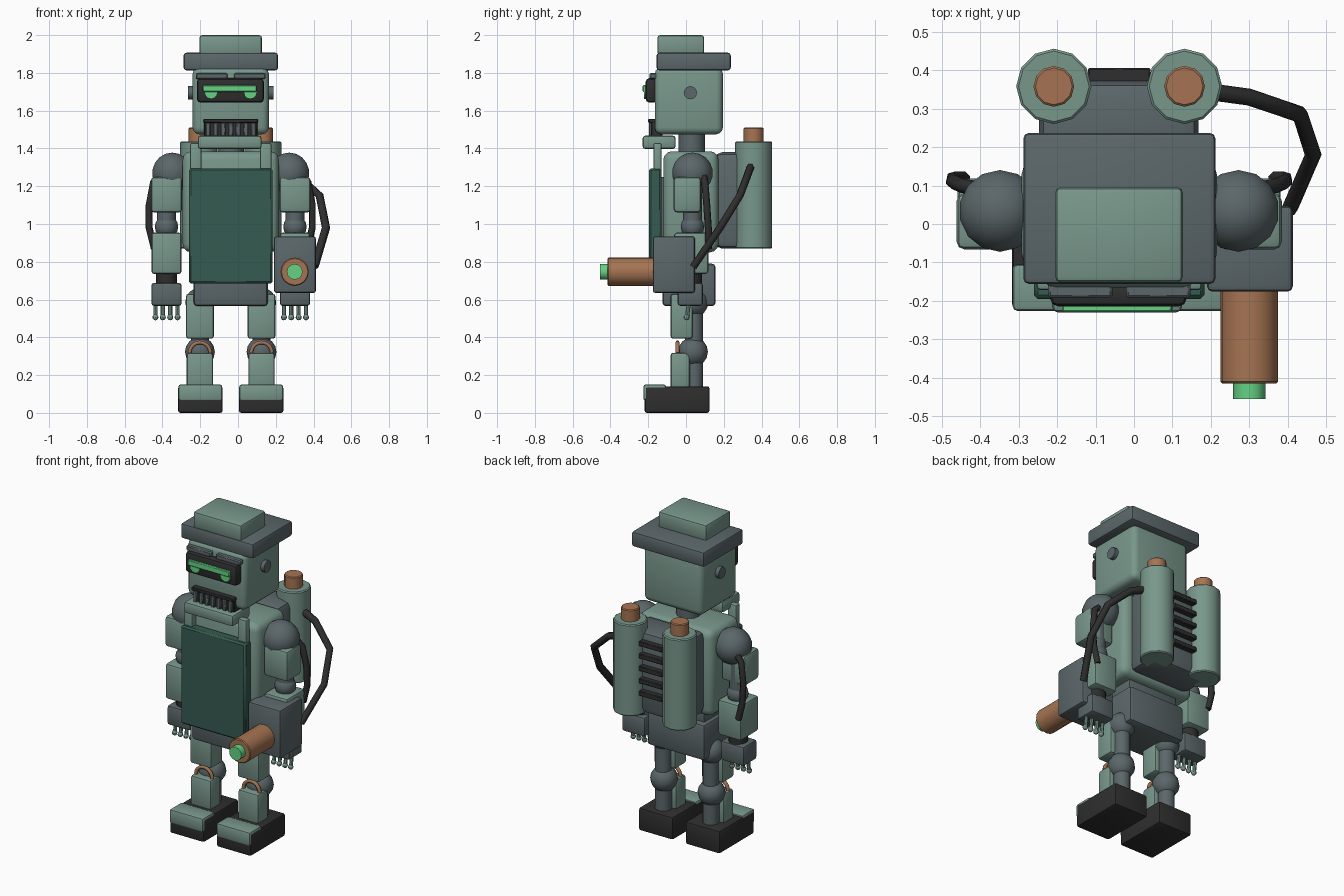
import bpy, bmesh, math
from mathutils import Matrix, Vector

if "Cube" in bpy.data.objects:
    bpy.data.objects.remove(bpy.data.objects["Cube"])

CX = -0.0385  # symmetry plane of the body


def material(name, rgb):
    m = bpy.data.materials.new(name)
    m.diffuse_color = (*rgb, 1)
    m.use_nodes = True
    m.node_tree.nodes["Principled BSDF"].inputs["Base Color"].default_value = m.diffuse_color
    return m


TEAL = material("light_teal", (0.19, 0.31, 0.26))
SLATE = material("slate_grey", (0.105, 0.135, 0.145))
BLACK = material("soft_black", (0.028, 0.028, 0.028))
COPPER = material("copper", (0.38, 0.175, 0.085))
GREEN = material("glow_green", (0.13, 0.64, 0.23))
PANEL = material("dark_teal", (0.036, 0.105, 0.08))


def finish(name, bm, mat):
    me = bpy.data.meshes.new(name)
    bm.to_mesh(me)
    bm.free()
    ob = bpy.data.objects.new(name, me)
    me.materials.append(mat)
    bpy.context.collection.objects.link(ob)
    return ob


def box(name, mat, x, y, z, bevel=0.012, seg=2):
    bm = bmesh.new()
    size = Vector((x[1] - x[0], y[1] - y[0], z[1] - z[0]))
    mid = Vector((x[0] + x[1], y[0] + y[1], z[0] + z[1])) / 2
    bmesh.ops.create_cube(bm, size=1, matrix=Matrix.Translation(mid) @ Matrix.Diagonal((*size, 1)))
    if bevel:
        bmesh.ops.bevel(bm, geom=bm.edges[:], offset=bevel, segments=seg, profile=0.5, affect='EDGES')
    return finish(name, bm, mat)


def cyl(name, mat, a, b, r, sides=12, bevel=0.0):
    a, b = Vector(a), Vector(b)
    d = b - a
    rot = d.to_track_quat('Z', 'Y').to_matrix().to_4x4()
    bm = bmesh.new()
    bmesh.ops.create_cone(bm, cap_ends=True, segments=sides, radius1=r, radius2=r, depth=d.length,
                          matrix=Matrix.Translation((a + b) / 2) @ rot)
    if bevel:
        rim = [e for f in bm.faces if len(f.verts) > 4 for e in f.edges]
        bmesh.ops.bevel(bm, geom=rim, offset=bevel, segments=1, affect='EDGES')
    return finish(name, bm, mat)


def ball(name, mat, c, r, seg=12):
    bm = bmesh.new()
    bmesh.ops.create_uvsphere(bm, u_segments=seg, v_segments=max(6, seg * 2 // 3), radius=r,
                              matrix=Matrix.Translation(c))
    return finish(name, bm, mat)


def hose(name, mat, pts, r):
    cu = bpy.data.curves.new(name, 'CURVE')
    cu.dimensions = '3D'
    cu.bevel_depth, cu.bevel_resolution, cu.use_fill_caps = r, 1, True
    sp = cu.splines.new('POLY')
    sp.points.add(len(pts) - 1)
    for p, co in zip(sp.points, pts):
        p.co = (*co, 1)
    cu.materials.append(mat)
    bpy.context.collection.objects.link(bpy.data.objects.new(name, cu))


# Hat and head
box("hat_crown", TEAL, (-0.205, 0.127), (-0.152, 0.096), (1.895, 2.0), 0.015)
box("hat_brim", SLATE, (-0.288, 0.212), (-0.156, 0.237), (1.813, 1.907), 0.015)
box("head", TEAL, (-0.24, 0.163), (-0.165, 0.195), (1.475, 1.83), 0.035, 3)
cyl("ear_bolts", SLATE, (-0.264, 0.023, 1.695), (0.187, 0.023, 1.695), 0.035)
cyl("neck", SLATE, (CX, 0.03, 1.35), (CX, 0.03, 1.485), 0.07)

# Visor with glowing strip and eyes
box("visor", BLACK, (-0.218, 0.137), (-0.214, -0.15), (1.643, 1.772), 0.02)
box("visor_strip", GREEN, (-0.187, 0.098), (-0.229, -0.205), (1.70, 1.735), 0.004, 1)
for s in (-1, 1):
    ex = CX + s * 0.104
    cyl("eye", GREEN, (ex, -0.222, 1.697), (ex, -0.2, 1.697), 0.035)
    bx = sorted((CX + s * 0.018, CX + s * 0.185))
    box("brow_plate", SLATE, bx, (-0.192, -0.15), (1.768, 1.8), 0.006, 1)

# Mouth grille, jaw and jaw struts
box("mouth", BLACK, (-0.18, 0.103), (-0.185, -0.125), (1.46, 1.556), 0.006, 1)
box("mouth_lip", BLACK, (-0.182, 0.105), (-0.2, -0.15), (1.535, 1.556), 0.004, 1)
for i in range(7):
    tx = CX + (i - 3) * 0.04
    box("tooth", SLATE, (tx - 0.012, tx + 0.012), (-0.197, -0.17), (1.46, 1.535), 0.004, 1)
box("jaw", TEAL, (-0.213, 0.125), (-0.23, -0.055), (1.397, 1.468), 0.015)
for s in (-1, 1):
    jx = CX + s * 0.185
    box("jaw_strut", TEAL, (jx - 0.03, jx + 0.03), (-0.172, -0.13), (1.2, 1.43), 0.01)

# Torso, chest panel and pelvis
box("torso", TEAL, (-0.293, 0.216), (-0.12, 0.172), (0.85, 1.385), 0.045, 3)
box("chest_mount", SLATE, (-0.21, 0.133), (-0.14, -0.1), (0.75, 1.25), 0)
box("chest_panel", PANEL, (-0.26, 0.183), (-0.195, -0.13), (0.685, 1.295), 0.01, 1)
box("pelvis", SLATE, (-0.235, 0.158), (-0.125, 0.157), (0.565, 0.79), 0.02)
box("waist", SLATE, (-0.21, 0.133), (-0.09, 0.12), (0.76, 0.88), 0.01)

# Backpack with vents and tanks
box("backpack", SLATE, (-0.247, 0.168), (0.15, 0.372), (0.87, 1.38), 0.04, 2)
for i in range(5):
    z = 1.32 - i * 0.077
    box("vent_slat", BLACK, (-0.12, 0.043), (0.36, 0.406), (z - 0.015, z + 0.015), 0.004, 1)
for s in (-1, 1):
    tx = CX + s * 0.17
    cyl("tank", TEAL, (tx, 0.358, 0.87), (tx, 0.358, 1.437), 0.098, 12, 0.006)
    cyl("tank_cap", COPPER, (tx, 0.358, 1.43), (tx, 0.358, 1.51), 0.053, 12, 0.005)

# Arms
for s in (-1, 1):
    ax = CX + s * 0.34
    out = CX + s * 0.31
    ball("shoulder", SLATE, (out, 0.034, 1.27), 0.108, 14)
    box("upper_arm_plate", TEAL, (ax - 0.083, ax + 0.083), (-0.066, 0.08), (1.06, 1.25), 0.02)
    cyl("upper_arm", SLATE, (ax, 0.034, 0.93), (ax, 0.034, 1.25), 0.05)
    ball("elbow", SLATE, (ax, 0.034, 0.985), 0.062)
    box("forearm", TEAL, (ax - 0.08, ax + 0.08), (-0.063, 0.118), (0.735, 0.955), 0.016)
    cyl("wrist", BLACK, (ax, 0.03, 0.68), (ax, 0.03, 0.745), 0.055)
    box("hand", SLATE, (ax - 0.08, ax + 0.08), (-0.045, 0.09), (0.567, 0.688), 0.014)
    for i in range(4):
        fx = ax + (i - 1.5) * 0.039
        cyl("finger", TEAL, (fx, 0.005, 0.505), (fx, 0.015, 0.58), 0.011, 8)
        ball("fingertip", TEAL, (fx, 0.003, 0.506), 0.016, 8)
    path = [(0.36, 0.09, 1.27), (0.41, 0.1, 1.22), (0.432, 0.11, 1.1), (0.432, 0.118, 0.98), (0.405, 0.118, 0.87)]
    hose("arm_hose", BLACK, [(CX + s * x, y, z) for x, y, z in path], 0.019)

# Arm cannon and its feed hose
box("cannon_housing", SLATE, (0.19, 0.413), (-0.176, 0.047), (0.635, 0.935), 0.014)
cyl("cannon_barrel", COPPER, (0.3, -0.415, 0.747), (0.3, -0.16, 0.747), 0.075, 16, 0.005)
cyl("cannon_tip", GREEN, (0.3, -0.455, 0.747), (0.3, -0.4, 0.747), 0.042, 12)
hose("feed_hose", BLACK, [(0.19, 0.345, 1.31), (0.3, 0.33, 1.27), (0.432, 0.285, 1.15),
                          (0.466, 0.18, 0.98), (0.405, 0.04, 0.775)], 0.022)

# Legs and feet
for s in (-1, 1):
    lx = CX + s * 0.163
    ball("hip", SLATE, (lx, 0.04, 0.585), 0.078)
    cyl("leg_rod", SLATE, (lx, 0.043, 0.12), (lx, 0.043, 0.6), 0.048)
    box("thigh_plate", TEAL, (lx - 0.074, lx + 0.074), (-0.082, 0.035), (0.393, 0.63), 0.014)
    ball("knee", SLATE, (lx, 0.037, 0.323), 0.079)
    arc = [(lx + 0.055 * math.cos(t), -0.045, 0.318 + 0.055 * math.sin(t))
           for t in (math.pi * i / 10 for i in range(11))]
    hose("knee_ring", COPPER, arc, 0.011)
    box("shin_plate", TEAL, (lx - 0.07, lx + 0.07), (-0.082, 0.02), (0.13, 0.318), 0.014)
    fx = CX + s * 0.161
    box("foot", BLACK, (fx - 0.118, fx + 0.118), (-0.219, 0.124), (0.0, 0.141), 0.012)
    box("toe_cap", TEAL, (fx - 0.116, fx + 0.116), (-0.226, -0.105), (0.065, 0.15), 0.012)

# Smooth rounded surfaces while keeping hard edges
bpy.ops.object.select_all(action='DESELECT')
for ob in bpy.context.scene.objects:
    if ob.type == 'MESH':
        ob.select_set(True)
        bpy.context.view_layer.objects.active = ob
bpy.ops.object.shade_smooth_by_angle(angle=math.radians(40))
